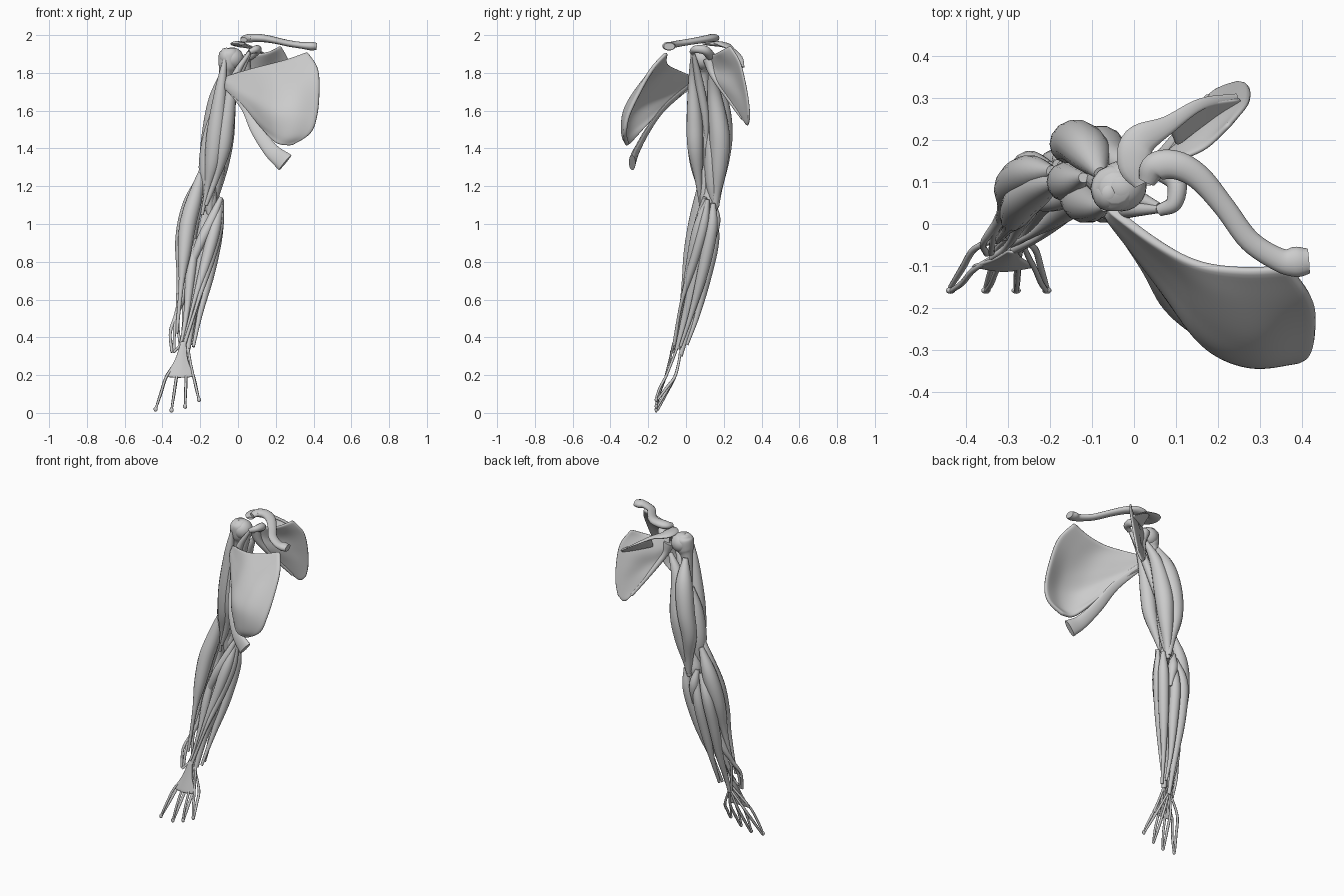
import bpy, bmesh, math
from mathutils import Vector

grey = bpy.data.materials.new("anatomy_grey")
grey.diffuse_color = (0.6, 0.6, 0.6, 1)


def spline(pts, n):
    """Catmull-Rom through points of any dimension, n steps per span."""
    P = [Vector(p) for p in pts]
    P = [2 * P[0] - P[1]] + P + [2 * P[-1] - P[-2]]
    out = []
    for i in range(1, len(P) - 2):
        a, b, c, d = P[i - 1:i + 3]
        for k in range(n):
            t = k / n
            out.append(0.5 * (2 * b + (c - a) * t + (2 * a - 5 * b + 4 * c - d) * t * t
                              + (3 * b - a - 3 * c + d) * t ** 3))
    return out + [P[-2]]


def finish(name, bm):
    bmesh.ops.recalc_face_normals(bm, faces=bm.faces)
    me = bpy.data.meshes.new(name)
    bm.to_mesh(me)
    bm.free()
    me.materials.append(grey)
    for p in me.polygons:
        p.use_smooth = True
    me.set_sharp_from_angle(angle=math.radians(60))
    ob = bpy.data.objects.new(name, me)
    bpy.context.collection.objects.link(ob)
    return ob


def tube(name, pts, a=1.0, b=1.0, ref=(0, 1, 0), sides=14, steps=6):
    """Tapered strand; pts are (x, y, z, radius), a and b stretch the section."""
    S = spline(pts, steps)
    pos = [Vector(p[:3]) for p in S]
    bm = bmesh.new()
    rings = []
    for i, p in enumerate(pos):
        t = (pos[min(i + 1, len(pos) - 1)] - pos[max(i - 1, 0)]).normalized()
        u = Vector(ref).cross(t).normalized()
        v = t.cross(u)
        r = max(S[i][3], 0.004)
        rings.append([bm.verts.new(p + r * (a * math.cos(w) * u + b * math.sin(w) * v))
                      for w in (2 * math.pi * k / sides for k in range(sides))])
    for r0, r1 in zip(rings, rings[1:]):
        for k in range(sides):
            j = (k + 1) % sides
            bm.faces.new((r0[k], r0[j], r1[j], r1[k]))
    bm.faces.new(rings[0])
    bm.faces.new(rings[-1])
    return finish(name, bm)


def sheet(name, rows, thick, n=5):
    """Curved sheet through a lattice of points, thickened and rounded."""
    rows = [spline(r, n) for r in rows]
    cols = [spline(c, n) for c in zip(*rows)]
    bm = bmesh.new()
    V = [[bm.verts.new(p) for p in c] for c in cols]
    for c0, c1 in zip(V, V[1:]):
        for k in range(len(c0) - 1):
            bm.faces.new((c0[k], c0[k + 1], c1[k + 1], c1[k]))
    ob = finish(name, bm)
    m = ob.modifiers.new("thickness", 'SOLIDIFY')
    m.thickness, m.offset = thick, 0
    m = ob.modifiers.new("round", 'SUBSURF')
    m.levels = m.render_levels = 1
    return ob


def ball(name, c, r, scale=(1, 1, 1)):
    bm = bmesh.new()
    bmesh.ops.create_uvsphere(bm, u_segments=24, v_segments=14, radius=r)
    for v in bm.verts:
        v.co = Vector(c) + Vector([v.co[i] * scale[i] for i in range(3)])
    return finish(name, bm)


# --- shoulder bones ---
tube("clavicle", [(.03, .10, 1.975, .020), (.05, .135, 1.982, .034), (.10, .14, 1.985, .034),
                  (.155, .11, 1.98, .03), (.215, .04, 1.968, .026), (.275, -.04, 1.955, .026),
                  (.345, -.085, 1.945, .028), (.385, -.09, 1.942, .036), (.415, -.088, 1.94, .030)],
     b=.65, ref=(0, 0, 1))
sheet("scapula_blade", [
    [(.03, .12, 1.90), (.10, .15, 1.90), (.17, .18, 1.915), (.225, .235, 1.945)],
    [(.03, .13, 1.85), (.10, .18, 1.82), (.18, .24, 1.83), (.27, .285, 1.86)],
    [(.065, .155, 1.76), (.13, .21, 1.74), (.20, .275, 1.74), (.277, .315, 1.74)],
    [(.12, .23, 1.66), (.165, .265, 1.65), (.22, .305, 1.64), (.268, .332, 1.63)],
    [(.175, .30, 1.56), (.195, .318, 1.53), (.22, .328, 1.522), (.25, .335, 1.555)]], .014)
sheet("scapula_spine", [
    [(.26, .285, 1.81), (.18, .245, 1.83), (.10, .185, 1.85)],
    [(.25, .30, 1.83), (.16, .285, 1.885), (.08, .235, 1.925)]], .014)
tube("acromion", [(.245, .30, 1.83, .010), (.16, .285, 1.885, .014), (.08, .235, 1.93, .022),
                  (.012, .195, 1.95, .040), (.0, .14, 1.955, .038), (.02, .095, 1.955, .020)],
     b=.35, ref=(0, 0, 1))
tube("lateral_border", [(.03, .125, 1.87, .035), (.055, .145, 1.79, .02),
                        (.115, .222, 1.67, .013), (.178, .30, 1.56, .010)])
tube("coracoid", [(.06, .13, 1.89, .025), (.10, .10, 1.92, .024), (.095, .05, 1.925, .02),
                  (.06, .032, 1.91, .014)], ref=(0, 0, 1))
ball("humerus_head", (-.03, .09, 1.875), .06)
ball("humerus_tubercle", (-.06, .075, 1.885), .044, (.9, 1, 1.1))
tube("humerus_shaft", [(-.045, .085, 1.93, .035), (-.045, .085, 1.90, .055), (-.055, .085, 1.84, .05),
                       (-.07, .09, 1.77, .032), (-.10, .11, 1.50, .025), (-.14, .12, 1.22, .028),
                       (-.15, .12, 1.12, .04), (-.15, .12, 1.07, .03)])

# --- chest muscle ---
sheet("chest_fan", [
    [(-.06, .04, 1.78), (.05, -.04, 1.815), (.15, -.09, 1.84), (.26, -.105, 1.87), (.37, -.10, 1.91)],
    [(-.065, .035, 1.765), (.07, -.085, 1.76), (.18, -.16, 1.78), (.30, -.19, 1.79), (.425, -.18, 1.82)],
    [(-.07, .03, 1.75), (.07, -.115, 1.71), (.18, -.23, 1.69), (.30, -.28, 1.68), (.432, -.25, 1.69)],
    [(-.07, .03, 1.74), (.06, -.13, 1.67), (.17, -.28, 1.60), (.29, -.328, 1.58), (.42, -.305, 1.57)],
    [(-.07, .03, 1.73), (.05, -.125, 1.64), (.155, -.265, 1.52), (.26, -.328, 1.47), (.385, -.322, 1.48)],
    [(-.07, .035, 1.72), (.03, -.10, 1.63), (.12, -.21, 1.52), (.20, -.295, 1.43), (.285, -.312, 1.415)]],
    .022)
tube("chest_lower_strand", [(-.06, .03, 1.74, .02), (.04, -.11, 1.62, .026), (.10, -.20, 1.50, .034),
                            (.175, -.26, 1.39, .040), (.25, -.285, 1.325, .052)], b=.35)

# --- upper arm muscles ---
tube("biceps_long_head", [(-.07, .04, 1.87, .010), (-.09, .04, 1.72, .030), (-.115, .05, 1.50, .048),
                          (-.135, .06, 1.33, .042), (-.165, .075, 1.18, .014), (-.19, .09, 1.05, .009)])
tube("biceps_short_head", [(.06, .035, 1.91, .009), (-.02, .035, 1.77, .022), (-.06, .045, 1.55, .042),
                           (-.08, .05, 1.40, .042), (-.12, .065, 1.24, .020), (-.17, .08, 1.10, .010)])
tube("coracobrachialis", [(.06, .04, 1.90, .010), (-.01, .07, 1.75, .022), (-.06, .10, 1.58, .022),
                          (-.09, .11, 1.45, .008)])
tube("brachialis", [(-.12, .11, 1.62, .012), (-.145, .10, 1.47, .040), (-.16, .10, 1.30, .048),
                    (-.155, .10, 1.16, .032), (-.15, .10, 1.05, .014)])
tube("triceps_long_head", [(.02, .13, 1.81, .013), (-.045, .15, 1.68, .038), (-.075, .178, 1.47, .055),
                           (-.095, .175, 1.31, .045), (-.12, .16, 1.16, .024), (-.13, .15, 1.07, .014)])
tube("triceps_lateral_head", [(-.08, .12, 1.80, .015), (-.105, .17, 1.66, .050), (-.135, .195, 1.50, .053),
                              (-.155, .188, 1.35, .045), (-.14, .17, 1.20, .026), (-.13, .16, 1.09, .015)])
tube("triceps_medial_head", [(-.09, .13, 1.55, .012), (-.10, .14, 1.38, .038), (-.12, .14, 1.22, .036),
                             (-.135, .15, 1.09, .014)])

# --- forearm, thumb side and back ---
tube("brachioradialis", [(-.18, .10, 1.32, .010), (-.225, .085, 1.15, .038), (-.265, .055, 1.00, .044),
                         (-.285, .02, .84, .034), (-.30, -.01, .68, .014), (-.325, -.04, .42, .008)])
tube("wrist_extensor_long", [(-.195, .125, 1.26, .014), (-.25, .12, 1.10, .044), (-.29, .09, .92, .042),
                             (-.305, .045, .72, .020), (-.32, .0, .50, .009), (-.30, -.03, .31, .007)])
tube("finger_extensor", [(-.20, .135, 1.10, .014), (-.25, .14, .95, .034), (-.27, .10, .75, .032),
                         (-.275, .05, .55, .022), (-.285, .0, .40, .014), (-.29, -.03, .30, .012)])
tube("wrist_extensor_inner", [(-.17, .145, 1.09, .012), (-.19, .145, .92, .032), (-.21, .105, .72, .030),
                              (-.23, .06, .52, .015), (-.24, .005, .36, .008)])
tube("elbow_wedge", [(-.18, .14, 1.12, .014), (-.165, .155, 1.02, .028), (-.155, .145, .90, .008)])
for i, s in enumerate((0, .022)):
    tube(f"thumb_extensor_{i}", [(-.24, .07, .82 - s, .010), (-.285, .05, .66 - s, .020),
                                 (-.325, .0, .52, .013), (-.358 + s, -.045, .43, .008),
                                 (-.35 + s / 2, -.07, .32, .008)])

# --- forearm, palm side ---
tube("wrist_flexor_inner", [(-.10, .145, 1.11, .012), (-.11, .135, .97, .032), (-.15, .09, .75, .030),
                            (-.20, .03, .53, .015), (-.237, -.03, .35, .008)])
tube("wrist_flexor_outer", [(-.09, .11, 1.13, .012), (-.125, .065, .97, .032), (-.175, .025, .78, .027),
                            (-.235, -.02, .58, .010), (-.29, -.05, .36, .007)])
tube("palm_tensor", [(-.085, .115, 1.13, .010), (-.105, .09, .98, .027), (-.15, .04, .80, .024),
                     (-.215, -.025, .58, .009), (-.285, -.063, .36, .010)])
tube("pronator", [(-.09, .10, 1.14, .012), (-.14, .075, 1.02, .027), (-.20, .055, .90, .026),
                  (-.265, .05, .74, .009)])
tube("finger_flexor", [(-.10, .12, 1.11, .012), (-.155, .095, .92, .044), (-.20, .055, .72, .038),
                       (-.24, .0, .52, .022), (-.265, -.045, .34, .014)])
tube("thumb_flexor", [(-.22, .07, .92, .012), (-.25, .04, .74, .026), (-.27, .0, .55, .016),
                      (-.30, -.05, .38, .008), (-.34, -.08, .32, .006)])

# --- hand: palm fascia and finger tendons ---
sheet("palm_fascia", [
    [(-.30, -.063, .38), (-.288, -.066, .38), (-.276, -.063, .38)],
    [(-.335, -.083, .28), (-.30, -.088, .28), (-.265, -.083, .28)],
    [(-.39, -.10, .19), (-.31, -.112, .185), (-.228, -.10, .19)]], .009)
fingers = [(-.38, -.436, .02), (-.325, -.352, .015), (-.275, -.28, .035), (-.235, -.207, .07)]
for i, (base, tip, z) in enumerate(fingers):
    mid = (base + tip) / 2
    tube(f"back_tendon_{i}", [(-.29, -.03, .32, .007), ((base - .29) / 2, -.04, .26, .007),
                              (base, -.06, .19, .008), (mid, -.105, (z + .19) / 2, .008),
                              (tip, -.15, z, .006)], sides=8)
    tube(f"palm_tendon_{i}", [(-.265, -.045, .35, .007), ((base - .27) / 2, -.075, .27, .007),
                              (base, -.108, .19, .007), (mid, -.14, (z + .19) / 2, .007),
                              (tip, -.16, z, .006)], sides=8)
    ball(f"fingertip_{i}", (tip, -.158, z), .011, (1, .7, 1.2))
